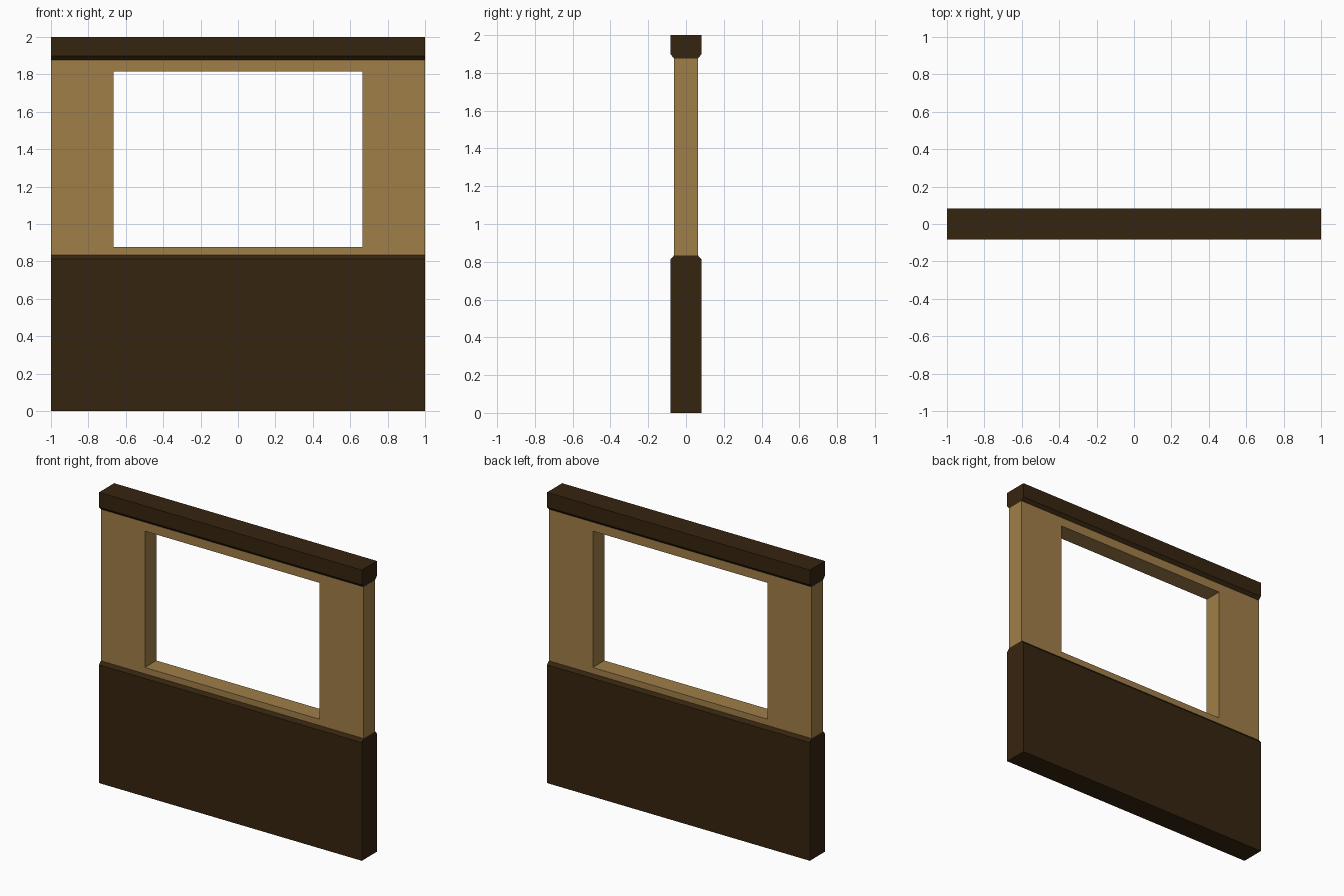
import bpy, bmesh

if "Cube" in bpy.data.objects:
    bpy.data.objects.remove(bpy.data.objects["Cube"])

HALF_W = 1.0      # half length along x
WALL, TRIM = 0.063, 0.082   # half thicknesses


def material(name, rgb):
    m = bpy.data.materials.new(name)
    m.diffuse_color = (*rgb, 1)
    m.use_nodes = True
    m.node_tree.nodes["Principled BSDF"].inputs["Base Color"].default_value = m.diffuse_color
    return m


def finish(bm, name, mat):
    bmesh.ops.recalc_face_normals(bm, faces=bm.faces)
    mesh = bpy.data.meshes.new(name)
    bm.to_mesh(mesh)
    bm.free()
    mesh.materials.append(mat)
    obj = bpy.data.objects.new(name, mesh)
    bpy.context.collection.objects.link(obj)
    return obj


def beam(name, half_profile, mat):
    """Mirror a (y, z) half profile and extrude it along x."""
    pts = half_profile + [(-y, z) for y, z in reversed(half_profile)]
    bm = bmesh.new()
    face = bm.faces.new([bm.verts.new((-HALF_W, y, z)) for y, z in pts])
    ext = bmesh.ops.extrude_face_region(bm, geom=[face], use_keep_orig=True)
    moved = [v for v in ext["geom"] if isinstance(v, bmesh.types.BMVert)]
    bmesh.ops.translate(bm, verts=moved, vec=(2 * HALF_W, 0, 0))
    return finish(bm, name, mat)


def window_frame(name, outer, inner, mat):
    """Rectangular ring (x half width, z low, z high) with wall thickness."""
    def loop(bm, rect, y):
        w, lo, hi = rect
        return [bm.verts.new((x, y, z))
                for x, z in ((-w, lo), (w, lo), (w, hi), (-w, hi))]
    bm = bmesh.new()
    loops = [loop(bm, outer, -WALL), loop(bm, inner, -WALL),
             loop(bm, inner, WALL), loop(bm, outer, WALL)]
    for a, b in zip(loops, loops[1:] + loops[:1]):
        for i in range(4):
            j = (i + 1) % 4
            bm.faces.new((a[i], a[j], b[j], b[i]))
    return finish(bm, name, mat)


dark = material("dark_wood", (0.037, 0.018, 0.005))
tan = material("tan_plaster", (0.352, 0.209, 0.065))

# Lower panel with a chamfered upper edge
beam("lower_panel", [(TRIM, 0), (TRIM, 0.813), (WALL, 0.834)], dark)
# Top rail with a chamfered lower edge
beam("top_rail", [(WALL, 1.877), (TRIM, 1.898), (TRIM, 2.0)], dark)
# Wall around the window opening
window_frame("window_wall", (HALF_W, 0.834, 1.877), (0.665, 0.877, 1.815), tan)
